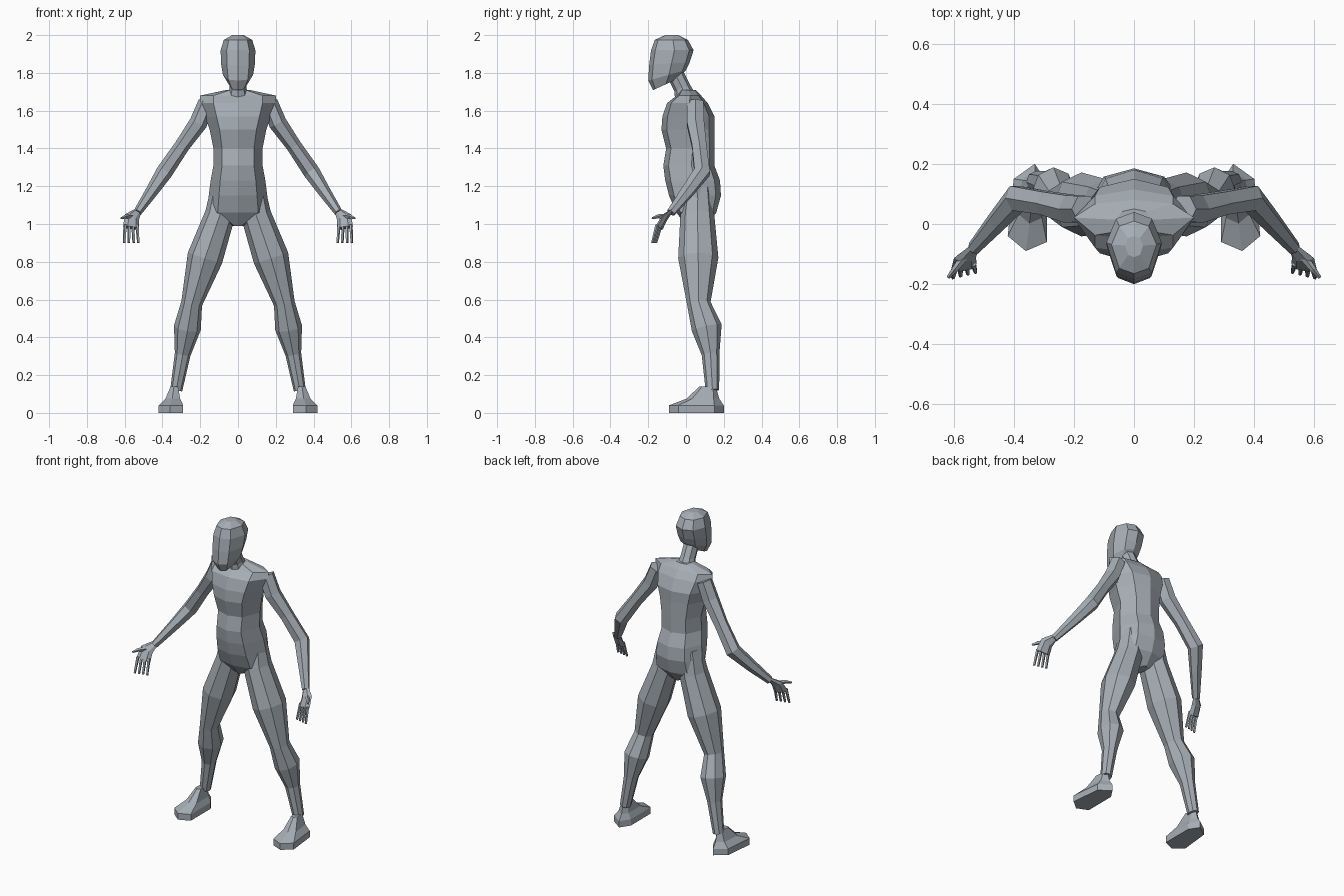
import bpy, bmesh, math
from mathutils import Vector

if "Cube" in bpy.data.objects:
    bpy.data.objects.remove(bpy.data.objects["Cube"])

COLOUR = (0.38, 0.42, 0.46, 1)
grey = bpy.data.materials.new("blue grey")
grey.use_nodes = True
grey.diffuse_color = COLOUR
grey.node_tree.nodes["Principled BSDF"].inputs["Base Color"].default_value = COLOUR


def loft(name, rings, sign=1):
    """Skin a stack of equal rings, cap both ends, mirror in x when sign is -1."""
    bm = bmesh.new()
    loops = [[bm.verts.new((sign * x, y, z)) for x, y, z in ring] for ring in rings]
    count = len(loops[0])
    for lower, upper in zip(loops, loops[1:]):
        for i in range(count):
            j = (i + 1) % count
            bm.faces.new((lower[i], lower[j], upper[j], upper[i]))
    bm.faces.new(loops[0])
    bm.faces.new(loops[-1])
    bmesh.ops.recalc_face_normals(bm, faces=bm.faces)
    mesh = bpy.data.meshes.new(name)
    bm.to_mesh(mesh)
    bm.free()
    mesh.materials.append(grey)
    obj = bpy.data.objects.new(name, mesh)
    bpy.context.collection.objects.link(obj)


def body_ring(z, front, width, back, tilt=0):
    """Symmetric eight-point ring with a ridge at the front, sides and back."""
    depth = back - front
    middle = front + depth * .55
    corner = width * .65
    bevel = depth * .1
    half = [(0, front), (corner, front + bevel), (width, middle),
            (corner, back - bevel), (0, back)]
    outline = half + [(-x, y) for x, y in half[3:0:-1]]
    return [(x, y, z + tilt * (y - middle)) for x, y in outline]


def tube(name, stations, across, sign=1, sides=6, depth=1):
    """Tube along (x, y, z, half width) stations; depth scales the other half axis."""
    points = [Vector(station[:3]) for station in stations]
    last = len(points) - 1
    rings = []
    for i, point in enumerate(points):
        tangent = (points[min(i + 1, last)] - points[max(i - 1, 0)]).normalized()
        u = Vector(across)
        u = (u - tangent * u.dot(tangent)).normalized()
        v = tangent.cross(u) * depth
        width = stations[i][3]
        angles = [math.tau * k / sides for k in range(sides)]
        rings.append([point + (u * math.cos(a) + v * math.sin(a)) * width for a in angles])
    loft(name, rings, sign)


# Torso, from crotch to neck base: height, front, half width, back
torso = [
    (.99, 0, .03, .11),
    (1.06, -.05, .165, .16),
    (1.15, -.09, .155, .185),
    (1.23, -.11, .145, .18),
    (1.31, -.12, .13, .15),
    (1.4, -.105, .13, .15),
    (1.5, -.13, .15, .15),
    (1.57, -.125, .175, .15),
    (1.64, -.1, .2, .115),
    (1.68, -.05, .2, .08),
    (1.71, -.03, .06, .05),
]
loft("torso", [body_ring(*row) for row in torso])

tube("neck", [(0, 0, 1.66, .06), (0, -.02, 1.72, .045), (0, -.06, 1.8, .045)],
     across=(1, 0, 0), sides=8)

# Head, tilting more towards the jaw so the chin sits below the nape
head = [
    (1.74, -.175, .05, -.05),
    (1.79, -.2, .08, 0),
    (1.85, -.195, .09, .02),
    (1.92, -.185, .092, .04),
    (1.975, -.165, .075, .01),
    (2, -.11, .03, -.04),
]
loft("head", [body_ring(*row, tilt=max(0, 1.87 - row[0]) * 3.5) for row in head])

# Limb stations: x, y, z, half width
leg = [
    (.08, .065, 1.2, .06),
    (.095, .06, 1.05, .08),
    (.175, .065, .82, .095),
    (.245, .068, .58, .056),
    (.268, .11, .45, .072),
    (.293, .13, .31, .042),
    (.327, .14, .12, .032),
]
arm = [
    (.165, .05, 1.645, .045),
    (.21, .05, 1.535, .048),
    (.295, .07, 1.415, .04),
    (.39, .085, 1.275, .044),
    (.455, .01, 1.175, .034),
    (.533, -.08, 1.06, .022),
]
palm = [
    (.533, -.08, 1.065, .022),
    (.562, -.112, 1.035, .04),
    (.566, -.142, .98, .044),
]
thumb = [(.565, -.11, 1.04, .015), (.595, -.15, 1.04, .011), (.618, -.178, 1.03, .006)]

# Foot outline, and how far it shrinks towards the ankle at each height
ankle = Vector((.33, .14))
sole = [(.33, .2), (.4, .15), (.42, -.04), (.36, -.09), (.29, -.06), (.29, .14)]
foot_levels = [(0, 1), (.04, 1), (.075, .6), (.14, .3)]
foot = [[(*ankle.lerp(Vector(point), scale), height) for point in sole]
        for height, scale in foot_levels]

for side, sign in (("left", 1), ("right", -1)):
    tube(side + "_leg", leg, (1, 0, 0), sign, sides=8, depth=1.12)
    loft(side + "_foot", foot, sign)
    tube(side + "_arm", arm, (.9, 0, .45), sign, depth=1.1)
    tube(side + "_palm", palm, (.95, -.3, 0), sign, depth=.4)
    tube(side + "_thumb", thumb, (0, 0, 1), sign, sides=5)
    # Four fingers fanning down from the knuckles
    for i in range(4):
        knuckle = (.534 + .021 * i, -.132 - .007 * i, .995, .01)
        tip = (.527 + .025 * i, -.16 - .006 * i, .9, .007)
        tube(f"{side}_finger_{i + 1}", [knuckle, tip], (1, 0, 0), sign, sides=5)
